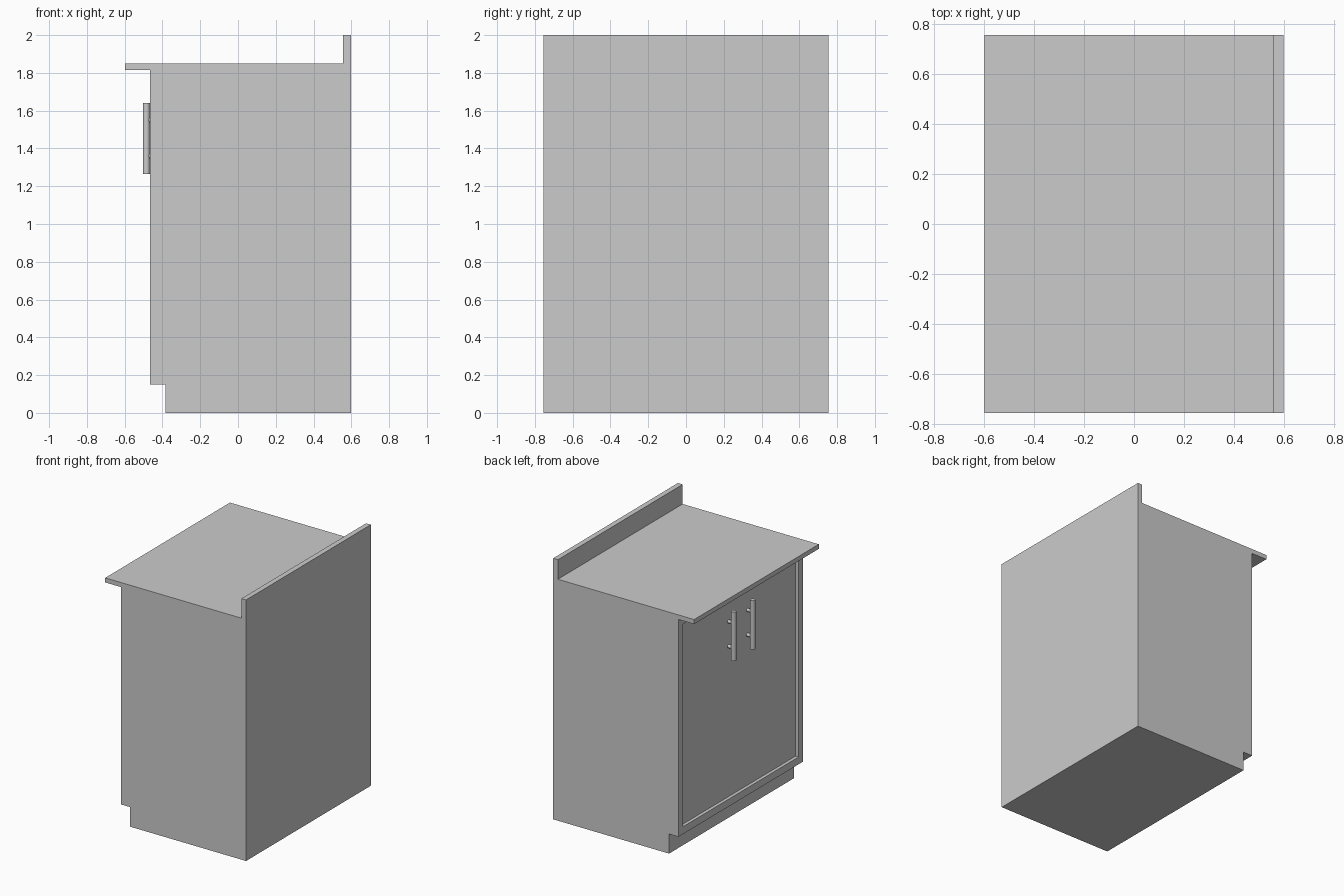
import bpy, bmesh, math
from mathutils import Vector

if "Cube" in bpy.data.objects:
    bpy.data.objects.remove(bpy.data.objects["Cube"])

HALF_WIDTH = 0.755
FRONT = -0.465          # x of the cabinet face frame
FRAME = 0.08            # face frame width
RECESS = 0.025          # depth of the door panel behind the frame


def finish(name, bm):
    bmesh.ops.recalc_face_normals(bm, faces=bm.faces[:])
    mesh = bpy.data.meshes.new(name)
    bm.to_mesh(mesh)
    bm.free()
    obj = bpy.data.objects.new(name, mesh)
    bpy.context.collection.objects.link(obj)
    return obj


def cylinder(name, radius, start, end, sides):
    start, end = Vector(start), Vector(end)
    axis = end - start
    bpy.ops.mesh.primitive_cylinder_add(
        vertices=sides, radius=radius, depth=axis.length,
        location=(start + end) / 2,
        rotation=axis.to_track_quat('Z', 'Y').to_euler())
    obj = bpy.context.object
    obj.name = name
    bpy.ops.object.shade_smooth_by_angle(angle=math.radians(40))
    return obj


# Cabinet body: one side profile with toe kick, worktop lip and backsplash
profile = [(-0.385, 0), (0.597, 0), (0.597, 2), (0.557, 2), (0.557, 1.85),
           (-0.597, 1.85), (-0.597, 1.815), (FRONT, 1.815),
           (FRONT, 0.15), (-0.385, 0.15)]
bm = bmesh.new()
side = bm.faces.new([bm.verts.new((x, -HALF_WIDTH, z)) for x, z in profile])
ext = bmesh.ops.extrude_face_region(bm, geom=[side], use_keep_orig=True)
new_verts = [g for g in ext["geom"] if isinstance(g, bmesh.types.BMVert)]
bmesh.ops.translate(bm, verts=new_verts, vec=(0, 2 * HALF_WIDTH, 0))
bmesh.ops.recalc_face_normals(bm, faces=bm.faces[:])

# Door panel: front face inset to leave the frame, then pushed back
front = [f for f in bm.faces if all(abs(v.co.x - FRONT) < 1e-4 for v in f.verts)]
bmesh.ops.inset_region(bm, faces=front, thickness=FRAME)
panel = bmesh.ops.extrude_discrete_faces(bm, faces=front)["faces"]
for v in panel[0].verts:
    v.co.x = FRONT + RECESS
finish("cabinet_body", bm)

# Bar handles, each on two short posts
for label, y in (("left", 0.115), ("right", -0.115)):
    cylinder(f"{label}_handle_bar", 0.018, (-0.485, y, 1.265), (-0.485, y, 1.64), 24)
    for spot, z in (("lower", 1.36), ("upper", 1.55)):
        cylinder(f"{label}_handle_{spot}_post", 0.013,
                 (-0.485, y, z), (FRONT + RECESS, y, z), 16)
